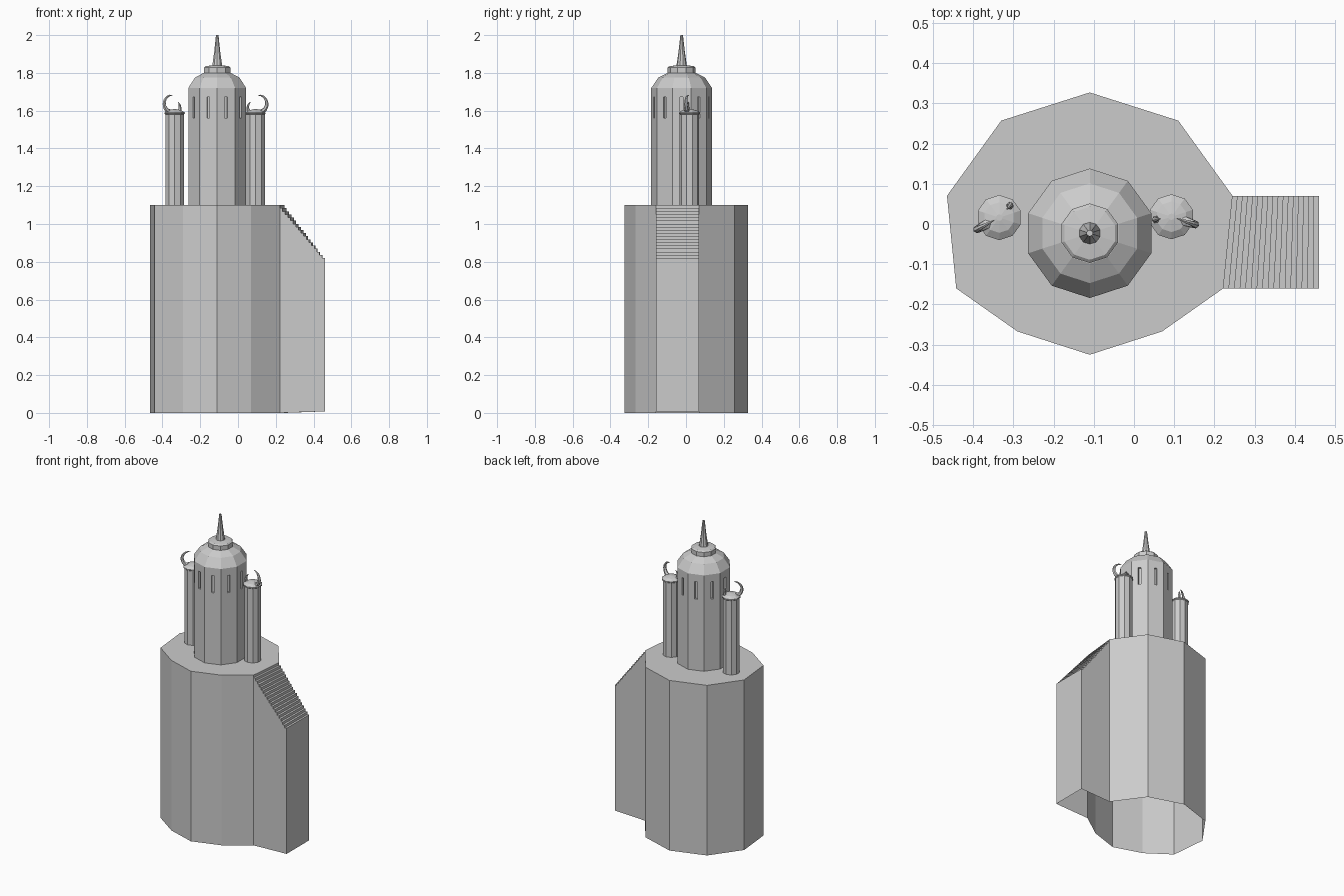
import bpy, bmesh
from math import sin, cos, pi, radians
from mathutils import Vector

if "Cube" in bpy.data.objects:
    bpy.data.objects.remove(bpy.data.objects["Cube"])


def finish(bm, name):
    bmesh.ops.recalc_face_normals(bm, faces=bm.faces)
    me = bpy.data.meshes.new(name)
    bm.to_mesh(me)
    bm.free()
    ob = bpy.data.objects.new(name, me)
    bpy.context.collection.objects.link(ob)
    return ob


def skin(bm, rings, cap_start=True, cap_end=True):
    n = len(rings[0])
    for a, b in zip(rings, rings[1:]):
        for i in range(n):
            j = (i + 1) % n
            bm.faces.new((a[i], a[j], b[j], b[i]))
    if cap_start:
        bm.faces.new(rings[0][::-1])
    if cap_end:
        bm.faces.new(rings[-1])


def lathe(name, cx, cy, profile, sides=10, turn=-pi / 2, cap_end=True):
    bm = bmesh.new()
    rings = [[bm.verts.new((cx + r * cos(turn + 2 * pi * i / sides),
                            cy + r * sin(turn + 2 * pi * i / sides), z))
              for i in range(sides)] for r, z in profile]
    skin(bm, rings, True, cap_end)
    return finish(bm, name)


def horn(name, base, heading, radius, start, end, thick, steps=10):
    # tapered crescent: arc in a vertical plane along the heading direction
    bm = bmesh.new()
    d = Vector((cos(heading), sin(heading), 0))
    side = Vector((-d.y, d.x, 0))
    up = Vector((0, 0, 1))
    centre = Vector(base) + up * radius
    rings = []
    for k in range(steps + 1):
        t = k / steps
        a = start + (end - start) * t
        out = d * cos(a) + up * sin(a)
        w = thick * (1 - t) ** 0.7 + 0.0012
        p = centre + out * radius
        rings.append([bm.verts.new(p + out * w * cos(q * pi / 3) + side * w * sin(q * pi / 3))
                      for q in range(6)])
    skin(bm, rings)
    return finish(bm, name)


# Base drum and stair block: one shell, open underneath
H, X_END, Z_END, STEPS = 1.10, 0.46, 0.82, 17
outline = [(0.245, 0.07), (0.11, 0.257), (-0.11, 0.327), (-0.33, 0.257), (-0.465, 0.07),
           (-0.442, -0.16), (-0.29, -0.267), (-0.11, -0.325), (0.07, -0.267), (0.222, -0.16)]
bm = bmesh.new()
low = [bm.verts.new((x, y, 0)) for x, y in outline]
top = [bm.verts.new((x, y, H)) for x, y in outline]
for i in range(9):
    bm.faces.new((low[i], low[i + 1], top[i + 1], top[i]))
bm.faces.new(top)


def stair_side(first, foot):
    x0, y = first.co.x, first.co.y
    pts = [first]
    for k in range(STEPS):
        z = H + (Z_END - H) * (k + 1) / STEPS
        pts.append(bm.verts.new((x0 + (X_END - x0) * k / STEPS, y, z)))
        pts.append(bm.verts.new((x0 + (X_END - x0) * (k + 1) / STEPS, y, z)))
    pts.append(bm.verts.new((X_END, y, 0.008)))
    # top riser starts on the drum wall, so the side face skips its duplicate edge
    bm.faces.new(pts + [foot])
    return pts


back = stair_side(top[0], low[0])
front = stair_side(top[9], low[9])
for k in range(len(back) - 1):
    bm.faces.new((front[k], front[k + 1], back[k + 1], back[k]))
finish(bm, "base_with_stairs")

# Main tower with domed shoulder and collar
TX, TY = -0.11, -0.023
tower = lathe("main_tower", TX, TY, [(0.161, H), (0.161, 1.72), (0.124, 1.775), (0.075, 1.80)])
lathe("tower_collar", TX, TY, [(0.074, 1.795), (0.074, 1.828), (0.066, 1.835), (0.03, 1.84)])
lathe("spire", TX, TY, [(0.028, 1.835), (0.017, 1.91), (0.007, 2.0)], cap_end=False)

# Narrow window slots, one per facet
bm = bmesh.new()
for i in range(10):
    a = radians(18 + 36 * i) - pi / 2
    d, s = Vector((cos(a), sin(a), 0)), Vector((-sin(a), cos(a), 0))
    c = Vector((TX, TY, 0))
    rings = [[bm.verts.new(c + d * r + s * w + Vector((0, 0, z)))
              for r, w in ((0.14, -0.008), (0.17, -0.008), (0.17, 0.008), (0.14, 0.008))]
             for z in (1.56, 1.672)]
    skin(bm, rings)
cutter = finish(bm, "slot_cutter")
cutter.hide_render = True
cutter.hide_viewport = True
mod = tower.modifiers.new("slots", "BOOLEAN")
mod.operation = "DIFFERENCE"
mod.solver = "EXACT"
mod.object = cutter

# Side turrets, each with a large outer crescent and a small inner spike
for label, x, y, heading, spike in (("left", -0.335, 0.016, radians(208), radians(48)),
                                    ("right", 0.093, 0.018, radians(-18), radians(190))):
    lathe(label + "_turret", x, y, [(0.052, H), (0.052, 1.58), (0.056, 1.584), (0.056, 1.59),
                                    (0.038, 1.602), (0.008, 1.608)])
    d = Vector((cos(heading), sin(heading), 0))
    horn(label + "_crescent", (x + d.x * 0.018, y + d.y * 0.018, 1.592), heading,
         0.045, radians(-95), radians(95), 0.013)
    e = Vector((cos(spike), sin(spike), 0))
    horn(label + "_spike", (x + e.x * 0.002, y + e.y * 0.002, 1.575), spike,
         0.04, radians(-50), radians(50), 0.010, 6)
